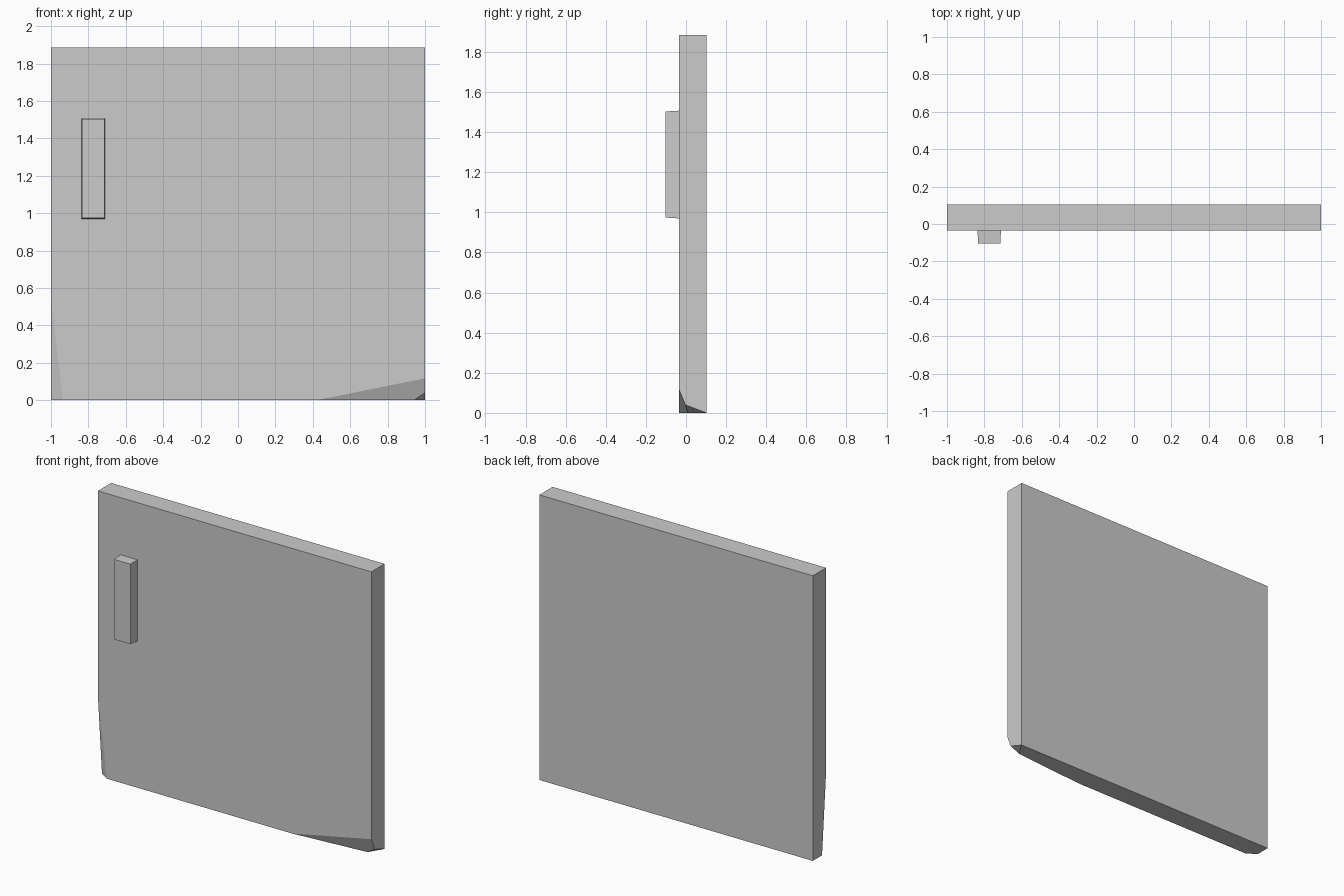
import bpy, bmesh
from mathutils import Vector

if "Cube" in bpy.data.objects:
    bpy.data.objects.remove(bpy.data.objects["Cube"], do_unlink=True)

grey = bpy.data.materials.new("plain grey")
grey.use_nodes = True
tone = (0.6, 0.6, 0.6, 1)
grey.diffuse_color = tone
grey.node_tree.nodes["Principled BSDF"].inputs["Base Color"].default_value = tone


def box(bm, low, high):
    verts = bmesh.ops.create_cube(bm, size=1)["verts"]
    low, high = Vector(low), Vector(high)
    for v in verts:
        v.co = (low + high) / 2 + v.co * (high - low)


def chip(bm, a, b, c):
    """Slice off the corner below the plane through three points, and cap it."""
    a, b, c = Vector(a), Vector(b), Vector(c)
    normal = (b - a).cross(c - a).normalized()
    if normal.dot(Vector((0, 0, 1)) - a) > 0:
        normal.negate()
    geom = bm.verts[:] + bm.edges[:] + bm.faces[:]
    cut = bmesh.ops.bisect_plane(bm, geom=geom, plane_co=a, plane_no=normal,
                                 clear_outer=True)["geom_cut"]
    edges = [e for e in cut if isinstance(e, bmesh.types.BMEdge)]
    bmesh.ops.edgeloop_fill(bm, edges=edges)


def finish(bm, name):
    bmesh.ops.recalc_face_normals(bm, faces=bm.faces)
    mesh = bpy.data.meshes.new(name)
    bm.to_mesh(mesh)
    bm.free()
    mesh.materials.append(grey)
    bpy.context.collection.objects.link(bpy.data.objects.new(name, mesh))


FRONT, BACK = -0.035, 0.103

# Slab with chipped lower corners
bm = bmesh.new()
box(bm, (-1, FRONT, 0), (1, BACK, 1.885))
chip(bm, (0.42, FRONT, 0), (1, FRONT, 0.117), (1, -0.003, 0.04))
chip(bm, (1, BACK, 0), (1, -0.003, 0.04), (0.94, 0.006, 0))
chip(bm, (-1, FRONT, 0.53), (-0.935, FRONT, 0), (-1, 0.007, 0))
finish(bm, "door_panel")

# Upright handle, narrowing slightly towards its front
bm = bmesh.new()
box(bm, (-0.837, -0.103, 0.97), (-0.711, FRONT, 1.507))
middle = Vector((-0.774, 0, 1.2385))
for v in bm.verts:
    if v.co.y < -0.1:
        for axis in (0, 2):
            v.co[axis] -= 0.004 if v.co[axis] > middle[axis] else -0.004
finish(bm, "handle")
